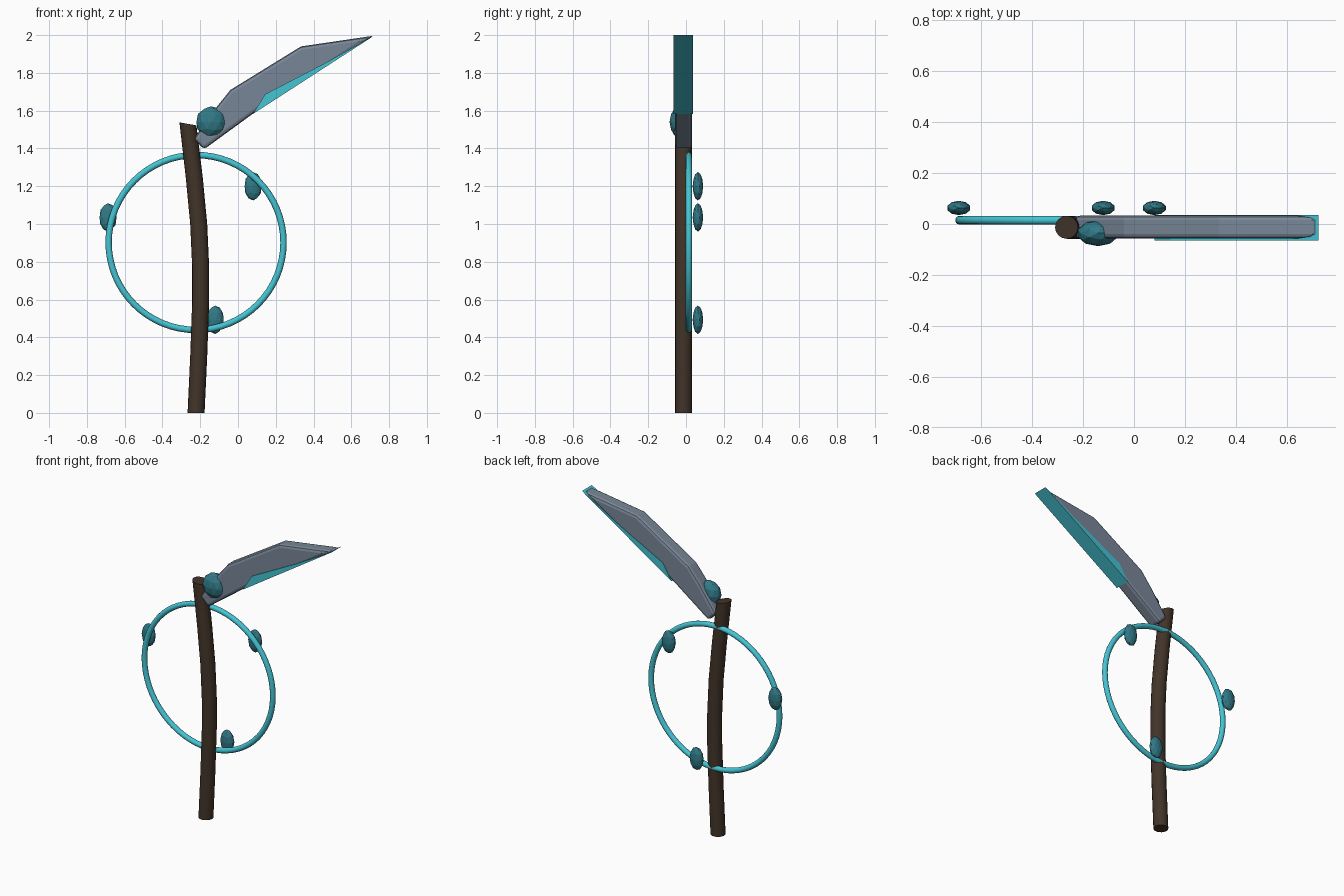
import bpy, bmesh, math
from mathutils import Matrix

if "Cube" in bpy.data.objects:
    bpy.data.objects.remove(bpy.data.objects["Cube"])


def material(name, color):
    m = bpy.data.materials.new(name)
    m.diffuse_color = (*color, 1)
    m.use_nodes = True
    m.node_tree.nodes["Principled BSDF"].inputs["Base Color"].default_value = m.diffuse_color
    return m


WOOD = material("wood", (0.055, 0.035, 0.022))
STEEL = material("steel", (0.19, 0.24, 0.31))
CYAN = material("cyan", (0.06, 0.55, 0.65))
GEM = material("gem", (0.03, 0.19, 0.24))


def add(name, bm, mat, smooth=False):
    bmesh.ops.recalc_face_normals(bm, faces=bm.faces)
    for f in bm.faces:
        f.smooth = smooth
    me = bpy.data.meshes.new(name)
    bm.to_mesh(me)
    bm.free()
    me.materials.append(mat)
    ob = bpy.data.objects.new(name, me)
    bpy.context.collection.objects.link(ob)
    return ob


def slab(name, outline, y0, y1, mat):
    """Extrude an x-z outline along y."""
    bm = bmesh.new()
    face = bm.faces.new([bm.verts.new((x, y0, z)) for x, z in outline])
    ext = bmesh.ops.extrude_face_region(bm, geom=[face])
    verts = [v for v in ext["geom"] if isinstance(v, bmesh.types.BMVert)]
    bmesh.ops.translate(bm, verts=verts, vec=(0, y1 - y0, 0))
    return add(name, bm, mat)


def gem(name, loc, radii):
    bm = bmesh.new()
    bmesh.ops.create_icosphere(bm, subdivisions=2, radius=1)
    bmesh.ops.transform(bm, verts=bm.verts,
                        matrix=Matrix.Translation(loc) @ Matrix.Diagonal((*radii, 1)))
    return add(name, bm, GEM)


def smooth_by_angle(ob, deg=35):
    bpy.ops.object.select_all(action='DESELECT')
    ob.select_set(True)
    bpy.context.view_layer.objects.active = ob
    bpy.ops.object.shade_smooth_by_angle(angle=math.radians(deg))


# Gently bowed wooden shaft
def shaft():
    path = [(-.222, 0), (-.208, .3), (-.198, .58), (-.198, .78),
            (-.208, 1.0), (-.232, 1.25), (-.265, 1.53)]
    bm, sides, r = bmesh.new(), 16, 0.045
    rings = []
    for x, z in path:
        tilt = -0.008 if z > 1.5 else 0
        rings.append([bm.verts.new((x + r * math.cos(a), -0.013 + r * math.sin(a),
                                    z + tilt * math.cos(a)))
                      for a in (2 * math.pi * i / sides for i in range(sides))])
    for lo, hi in zip(rings, rings[1:]):
        for i in range(sides):
            j = (i + 1) % sides
            bm.faces.new((lo[i], lo[j], hi[j], hi[i]))
    bm.faces.new(rings[0][::-1])
    bm.faces.new(rings[-1])
    smooth_by_angle(add("shaft", bm, WOOD))


shaft()

# Hoop around the shaft
bpy.ops.mesh.primitive_torus_add(major_radius=0.463, minor_radius=0.017,
                                 major_segments=64, minor_segments=12,
                                 location=(-0.222, 0.015, 0.902),
                                 rotation=(math.pi / 2, 0, 0))
hoop = bpy.context.object
hoop.name = "hoop"
hoop.data.materials.append(CYAN)
smooth_by_angle(hoop, 60)

# Faceted gems behind the hoop, and the large one on the blade joint
for i, (x, z) in enumerate([(-.688, 1.035), (.08, 1.2), (-.121, .493)]):
    gem(f"hoop_gem_{i + 1}", (x, 0.063, z), (0.047, 0.028, 0.075))
gem("joint_gem", (-.142, -.036, 1.54), (0.082, 0.051, 0.083))

# Steel blade body with softened edges
blade = slab("blade", [(-.235, 1.45), (-.18, 1.395), (.09, 1.592), (.72, 1.997),
                       (.333, 1.94), (-.04, 1.71), (-.113, 1.62)],
             -0.057, 0.033, STEEL)
bev = blade.modifiers.new("bevel", 'BEVEL')
bev.width = 0.018
bev.segments = 2
bev.limit_method = 'ANGLE'
bev.angle_limit = math.radians(40)

# Glowing cutting edge, slightly wider than the blade
slab("cutting_edge", [(.08, 1.583), (.725, 2.0), (.458, 1.85), (.143, 1.687)],
     -0.065, 0.036, CYAN)
